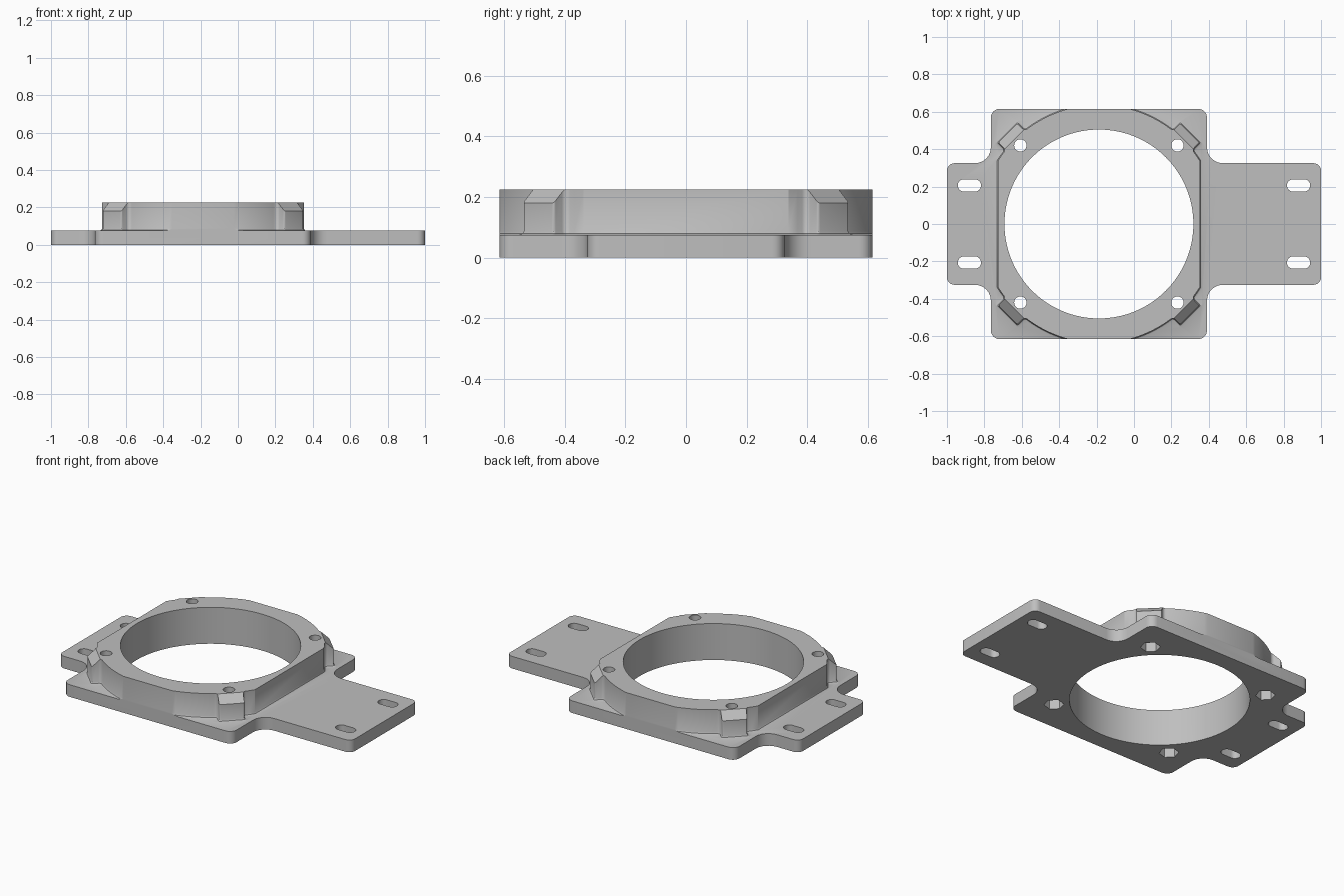
import bpy, bmesh, math
from mathutils import Vector

if "Cube" in bpy.data.objects:
    bpy.data.objects.remove(bpy.data.objects["Cube"])

CX = -0.1875                 # centre of the ring in x
PLATE, TOP = 0.075, 0.225    # plate thickness, full height
HALF_Y = 0.615               # half depth of the square part

grey = bpy.data.materials.new("grey")
grey.diffuse_color = (0.52, 0.52, 0.52, 1)
grey.use_nodes = True
grey.node_tree.nodes["Principled BSDF"].inputs["Base Color"].default_value = grey.diffuse_color


def rounded(points, n=6):
    """Round each (x, y, radius) corner of a closed outline."""
    out = []
    for i, (x, y, r) in enumerate(points):
        p = Vector((x, y))
        if r <= 0:
            out.append(p)
            continue
        a = (Vector(points[i - 1][:2]) - p).normalized()
        b = (Vector(points[(i + 1) % len(points)][:2]) - p).normalized()
        half = a.angle(b) / 2
        c = p + (a + b).normalized() * r / math.sin(half)
        s = p + a * r / math.tan(half) - c
        e = p + b * r / math.tan(half) - c
        sweep = math.atan2(s.x * e.y - s.y * e.x, s.dot(e))
        for k in range(n + 1):
            t = sweep * k / n
            out.append(c + Vector((s.x * math.cos(t) - s.y * math.sin(t),
                                   s.x * math.sin(t) + s.y * math.cos(t))))
    return out


def loft(layers):
    """Closed solid through (outline, z) layers of equal point count."""
    bm = bmesh.new()
    rows = [[bm.verts.new((p[0], p[1], z)) for p in o] for o, z in layers]
    n = len(rows[0])
    for lo, hi in zip(rows, rows[1:]):
        for i in range(n):
            j = (i + 1) % n
            bm.faces.new((lo[i], lo[j], hi[j], hi[i]))
    bm.faces.new(rows[0][::-1])
    bm.faces.new(rows[-1])
    bmesh.ops.recalc_face_normals(bm, faces=bm.faces)
    return bm


def make(name, bm):
    mesh = bpy.data.meshes.new(name)
    bm.to_mesh(mesh)
    bm.free()
    mesh.materials.append(grey)
    ob = bpy.data.objects.new(name, mesh)
    bpy.context.collection.objects.link(ob)
    return ob


def combine(body, other, op):
    m = body.modifiers.new(op, 'BOOLEAN')
    m.operation, m.solver, m.object = op, 'EXACT', other
    bpy.context.view_layer.objects.active = body
    bpy.ops.object.modifier_apply(modifier=m.name)
    bpy.data.objects.remove(other)


def circle(x, y, r, n, turn=0.0):
    return [(x + r * math.cos(turn + math.tau * i / n),
             y + r * math.sin(turn + math.tau * i / n)) for i in range(n)]


def ring_outline(o):
    """Ring outline with flat sides and four diagonal tabs, grown by o."""
    R, C, T, H = 0.637 + o, 0.54 + o, 0.688 + o, 0.072 + o
    d = math.asin(H / R)
    a0, a1, a2 = math.acos(C / R), math.pi / 4 - d, math.pi / 4 + d
    q = []
    for k in range(3):
        a = a0 + (a1 - a0) * k / 2
        q.append((R * math.cos(a), R * math.sin(a), 0.02 - o if k == 2 else 0))
    s = math.sqrt(0.5)
    q += [((T + H) * s, (T - H) * s, 0.008), ((T - H) * s, (T + H) * s, 0.008)]
    for k in range(17):
        a = a2 + (math.pi / 2 - a2) * k / 16
        q.append((R * math.cos(a), R * math.sin(a), 0.02 - o if k == 0 else 0))
    half = q + [(-x, y, r) for x, y, r in reversed(q[:-1])]
    full = half + [(-x, -y, r) for x, y, r in half]
    return [p + Vector((CX, 0)) for p in rounded(full)]


def trim(bm, co, no):
    """Cut away everything beyond a plane and cap the cut."""
    cut = bmesh.ops.bisect_plane(bm, geom=bm.verts[:] + bm.edges[:] + bm.faces[:],
                                 dist=1e-6, plane_co=co, plane_no=no, clear_outer=True)
    edges = [g for g in cut['geom_cut'] if isinstance(g, bmesh.types.BMEdge) and g.is_boundary]
    bmesh.ops.holes_fill(bm, edges=edges, sides=0)


# Base plate: wide square with a narrower strip through it
upper = [(1, 0.325, 0.04), (0.39, 0.325, 0.085), (0.39, HALF_Y, 0.045),
         (-0.765, HALF_Y, 0.045), (-0.765, 0.325, 0.085), (-1, 0.325, 0.04)]
plate_pts = rounded(upper + [(x, -y, r) for x, y, r in reversed(upper)])
bracket = make("mounting_bracket", loft([(plate_pts, 0), (plate_pts, PLATE)]))

# Raised ring with a small fillet at its foot
wide, mid, tight = ring_outline(0.012), ring_outline(0.004), ring_outline(0)
bm = loft([(wide, 0.05), (wide, PLATE), (mid, 0.079), (tight, 0.087), (tight, TOP)])
for s in (1, -1):
    trim(bm, (0, s * HALF_Y, 0), (0, s, 0))
# Sloped tops of the tabs
for sx in (1, -1):
    for sy in (1, -1):
        d = Vector((sx, sy, 0)).normalized()
        trim(bm, d * 0.64 + Vector((CX, 0, TOP)), d * 0.045 + Vector((0, 0, 0.048)))
bmesh.ops.recalc_face_normals(bm, faces=bm.faces)
combine(bracket, make("ring", bm), 'UNION')

# Central bore
bore = circle(CX, 0, 0.505, 128)
combine(bracket, make("bore_cutter", loft([(bore, -0.1), (bore, 0.4)])), 'DIFFERENCE')

# Screw holes, nut pockets underneath, and end slots
for sx in (1, -1):
    for sy in (1, -1):
        x, y = CX + sx * 0.42, sy * 0.42
        hole = circle(x, y, 0.033, 32)
        nut = circle(x, y, 0.056, 6, math.radians(135))
        w, h, r = 0.062, 0.033, 0.0329
        cx, cy = sx * 0.88, sy * 0.206
        slot = rounded([(cx - w, cy - h, r), (cx + w, cy - h, r),
                        (cx + w, cy + h, r), (cx - w, cy + h, r)], 10)
        for name, o, z0, z1 in (("hole_cutter", hole, -0.1, 0.4),
                                ("nut_cutter", nut, -0.1, 0.1),
                                ("slot_cutter", slot, -0.1, 0.2)):
            combine(bracket, make(name, loft([(o, z0), (o, z1)])), 'DIFFERENCE')

# Smooth curved walls, sharp edges elsewhere
bracket.select_set(True)
bpy.context.view_layer.objects.active = bracket
bpy.ops.object.shade_smooth_by_angle(angle=math.radians(30))
